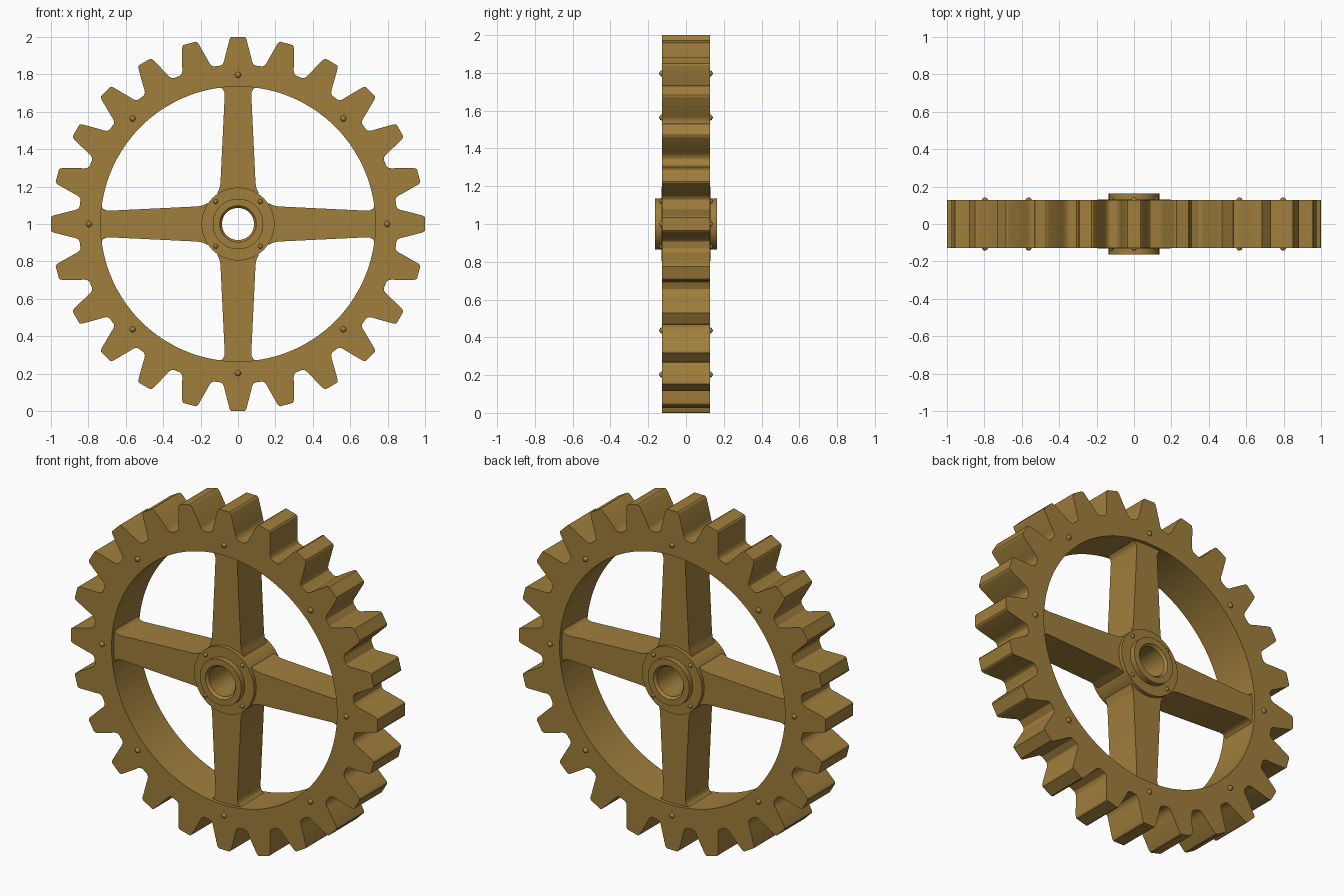
import bpy, bmesh, math
from mathutils import Matrix, Vector

if "Cube" in bpy.data.objects:
    bpy.data.objects.remove(bpy.data.objects["Cube"])

bronze = bpy.data.materials.new("aged bronze")
bronze.diffuse_color = (0.35, 0.21, 0.045, 1)
bronze.use_nodes = True
bronze.node_tree.nodes["Principled BSDF"].inputs["Base Color"].default_value = bronze.diffuse_color

TEETH, CENTRE_Z = 24, 1.0
RIM_INNER, RIM_HALF, SPOKE_HALF = 0.735, 0.128, 0.108


def finish(name, bm, angle=30):
    """Turn a bmesh built around the axle (y axis) into a shaded object."""
    bmesh.ops.recalc_face_normals(bm, faces=bm.faces)
    mesh = bpy.data.meshes.new(name)
    bm.to_mesh(mesh)
    bm.free()
    mesh.materials.append(bronze)
    obj = bpy.data.objects.new(name, mesh)
    obj.location.z = CENTRE_Z
    bpy.context.collection.objects.link(obj)
    bpy.ops.object.select_all(action='DESELECT')
    obj.select_set(True)
    bpy.context.view_layer.objects.active = obj
    bpy.ops.object.shade_smooth_by_angle(angle=math.radians(angle))
    return obj


def polar(r, a, y):
    return Vector((r * math.sin(a), y, r * math.cos(a)))


# Toothed rim: outline of one tooth (sideways, outward), repeated round the axle
half = [(0.034, 1.0), (0.041, 0.995), (0.046, 0.984), (0.071, 0.888),
        (0.074, 0.872), (0.081, 0.856), (0.092, 0.847)]
tooth = [(-t, r) for t, r in reversed(half)] + half
bm = bmesh.new()
sections = []
for i in range(TEETH):
    base = i * math.tau / TEETH
    for t, r in tooth:
        a, rad = base + math.atan2(t, r), math.hypot(t, r)
        sections.append([bm.verts.new(polar(rr, a, y)) for rr, y in
                         ((rad, -RIM_HALF), (rad, RIM_HALF),
                          (RIM_INNER, RIM_HALF), (RIM_INNER, -RIM_HALF))])
for i, s in enumerate(sections):
    n = sections[(i + 1) % len(sections)]
    for k in range(4):
        j = (k + 1) % 4
        bm.faces.new((s[k], s[j], n[j], n[k]))
finish("toothed_rim", bm)

# Four tapering spokes with small fillets at hub and rim
side = [(0.12, 0.12), (0.108, 0.172), (0.099, 0.19), (0.094, 0.215),
        (0.071, 0.69), (0.074, 0.708), (0.083, 0.723), (0.10, 0.733), (0.10, 0.75)]
outline = side + [(-x, z) for x, z in reversed(side)]
for i in range(4):
    bm = bmesh.new()
    face = bm.faces.new([bm.verts.new((x, -SPOKE_HALF, z)) for x, z in outline])
    out = bmesh.ops.extrude_face_region(bm, geom=[face])
    moved = [v for v in out["geom"] if isinstance(v, bmesh.types.BMVert)]
    bmesh.ops.translate(bm, verts=moved, vec=(0, 2 * SPOKE_HALF, 0))
    bm.transform(Matrix.Rotation(i * math.pi / 2, 4, 'Y'))
    finish(f"spoke_{i + 1}", bm)

# Hub: turned profile (radius, depth) with flange, raised collar and bored hole
front = [(0.086, 0.148), (0.098, 0.163), (0.135, 0.163), (0.135, 0.13), (0.195, 0.13)]
profile = front + [(r, -y) for r, y in reversed(front)]
SEG = 64
bm = bmesh.new()
rings = [[bm.verts.new(polar(r, i * math.tau / SEG, y)) for r, y in profile]
         for i in range(SEG)]
for i in range(SEG):
    a, b = rings[i], rings[(i + 1) % SEG]
    for k in range(len(profile)):
        j = (k + 1) % len(profile)
        bm.faces.new((a[k], a[j], b[j], b[k]))
finish("hub", bm)


# Round-headed rivets on both faces
def rivets(name, count, ring_radius, start, size, depth):
    bm = bmesh.new()
    for i in range(count):
        for s in (-1, 1):
            pos = polar(ring_radius, start + i * math.tau / count, s * depth)
            turn = Matrix.Rotation(math.pi / 2, 4, 'X')
            bmesh.ops.create_uvsphere(bm, u_segments=16, v_segments=8, radius=size,
                                      matrix=Matrix.Translation(pos) @ turn)
    finish(name, bm, 60)


rivets("rim_rivets", 8, 0.797, 0, 0.016, RIM_HALF - 0.002)
rivets("hub_rivets", 4, 0.169, math.pi / 4, 0.012, 0.13)
